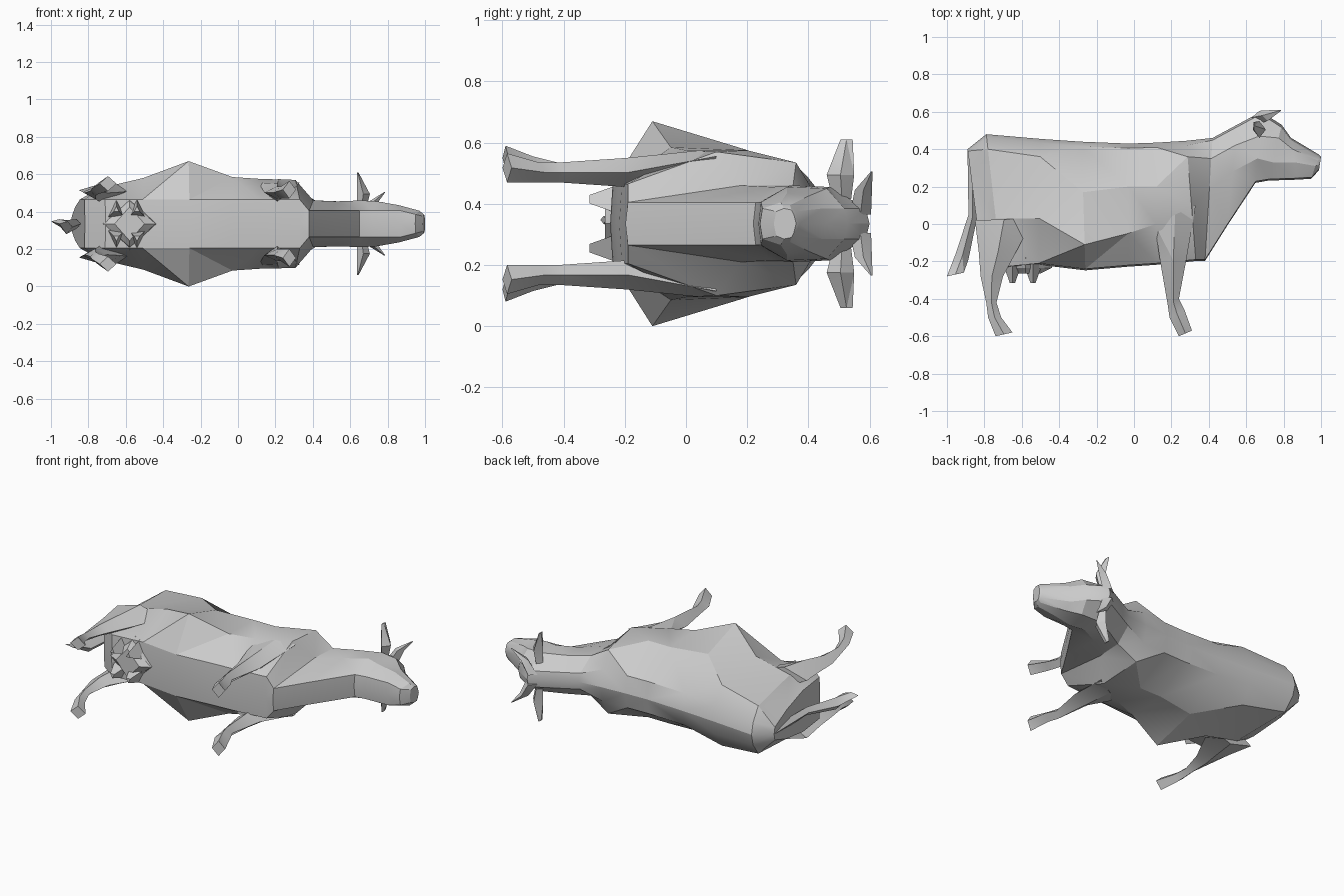
import bpy, bmesh, math

if "Cube" in bpy.data.objects:
    bpy.data.objects.remove(bpy.data.objects["Cube"])

MID = 0.335  # height of the animal's symmetry plane (it lies on its side)
hide = bpy.data.materials.new("hide_grey")
hide.diffuse_color = (0.6, 0.6, 0.6, 1)
hide.use_nodes = True
hide.node_tree.nodes["Principled BSDF"].inputs["Base Color"].default_value = hide.diffuse_color


def loft(name, rings, mirror=False):
    """Skin closed rings of (x, y, w); w is the offset from the symmetry plane."""
    bm = bmesh.new()
    loops = [[bm.verts.new(p) for p in ring] for ring in rings]
    n = len(rings[0])
    for a, b in zip(loops, loops[1:]):
        for i in range(n):
            j = (i + 1) % n
            bm.faces.new((a[i], a[j], b[j], b[i]))
    bm.faces.new(loops[0])
    bm.faces.new(loops[-1])
    bmesh.ops.triangulate(bm, faces=[f for f in bm.faces if len(f.verts) == 4])
    bmesh.ops.recalc_face_normals(bm, faces=bm.faces)
    me = bpy.data.meshes.new(name)
    bm.to_mesh(me)
    bm.free()
    me.materials.append(hide)
    me.shade_smooth()
    me.set_sharp_from_angle(angle=math.radians(25))
    ob = bpy.data.objects.new(name, me)
    ob.location.z = MID
    bpy.context.collection.objects.link(ob)
    if mirror:
        m = ob.modifiers.new("both_sides", 'MIRROR')
        m.use_axis = (False, False, True)
        m.use_mirror_merge = False
    return ob


def section(x_top, x_low, top, upper, wide, low, w_upper, w_wide, w_top, w_low):
    """Ten-sided body section, slanted from its spine to its belly."""
    half = [(top, 0), (top - 0.25 * w_top, w_top), (upper, w_upper),
            (wide, w_wide), (low, w_low), (low - 0.008, 0)]
    ring = half + [(y, -w) for y, w in half[-2:0:-1]]
    return [(x_top + (x_low - x_top) * (top - y) / (top - low), y, w) for y, w in ring]


def limb(x0, y0, x1, y1, w0, w1, wm=None):
    """Diamond limb section between a rear and a front point."""
    xm, ym = (x0 + x1) / 2, (y0 + y1) / 2
    wm = (w0 + w1) / 2 if wm is None else wm
    return [(x0, y0, wm), (xm, ym, w0), (x1, y1, wm), (xm, ym, w1)]


def diamond(x, y, w, rx, ry):
    """Four-sided section of a part that grows sideways."""
    return [(x - rx, y, w), (x, y + ry, w), (x + rx, y, w), (x, y - ry, w)]


# Trunk from rump to shoulder
trunk = [section(*s, 0.13) for s in (
    (-.89, -.82, .4, .25, .05, -.15, .09, .13, .04),
    (-.79, -.71, .48, .4, .03, -.23, .15, .19, .07),
    (-.5, -.51, .455, .36, .03, -.21, .19, .245, .09),
    (-.28, -.26, .44, .17, -.11, -.24, .25, .335, .1),
    (-.03, -.03, .43, .2, -.05, -.22, .24, .25, .1),
    (.12, .12, .435, .2, 0, -.21, .24, .24, .1),
    (.28, .33, .445, .36, .1, -.19, .2, .235, .1))]

# Neck, skull and muzzle
head = [section(*s, 0.05, 0.07) for s in (
    (.42, .38, .46, .35, .18, -.19, .125, .125),
    (.55, .5, .53, .42, .28, 0, .12, .12),
    (.68, .65, .6, .47, .35, .228, .12, .125),
    (.79, .72, .53, .46, .33, .24, .115, .12),
    (.84, .87, .46, .4, .33, .245, .09, .1))]
muzzle = [section(.99, .95, .37, .34, .31, .25, .06, .07, .04, .05),
          section(1, .99, .36, .345, .32, .295, .045, .05, .03, .04)]
loft("body", trunk + head + muzzle)

# Legs, each tapering from the trunk to a forward-pointing hoof
loft("front_leg", [limb(*s) for s in (
    (.11, 0, .33, .1, .1, .24, .22),
    (.14, -.2, .28, -.19, .12, .215),
    (.18, -.43, .24, -.4, .135, .2),
    (.19, -.5, .27, -.46, .135, .2),
    (.24, -.6, .31, -.57, .135, .23))], True)
loft("hind_leg", [limb(*s) for s in (
    (-.85, .02, -.54, .03, .1, .225, .18),
    (-.83, -.15, -.62, -.13, .11, .215, .17),
    (-.82, -.28, -.7, -.28, .13, .2),
    (-.79, -.42, -.735, -.42, .15, .2),
    (-.78, -.5, -.71, -.5, .16, .22),
    (-.74, -.6, -.65, -.58, .175, .255))], True)

# Udder and its teats
loft("udder", [limb(-.58 - r, y, -.58 + r, y, -w, w)
               for y, r, w in ((-.18, .16, .14), (-.235, .14, .12), (-.265, .08, .09))])
for name, x in (("rear_teat", -.65), ("fore_teat", -.54)):
    loft(name, [[(x - r, y, .08 - r), (x + r, y, .08 - r), (x, y, .08 + r)]
                for y, r in ((-.2, .055), (-.315, .014))], True)

# Tail hanging behind the rump with a flared tuft
loft("tail", [limb(*s) for s in (
    (-.89, .39, -.84, .42, -.03, .03),
    (-.885, .05, -.84, .03, -.025, .025),
    (-.95, -.15, -.885, -.19, -.055, .02),
    (-1, -.28, -.91, -.26, 0, .025))])

# Ears spread sideways, thin and leaf-shaped
loft("ear", [diamond(*s) for s in (
    (.66, .51, .08, .025, .03),
    (.67, .505, .16, .035, .045),
    (.64, .525, .275, .004, .02))], True)

# Short horns sweeping out and forward
loft("horn", [diamond(*s) for s in (
    (.67, .57, .03, .04, .035),
    (.715, .58, .11, .03, .028),
    (.785, .607, .17, .003, .003))], True)
